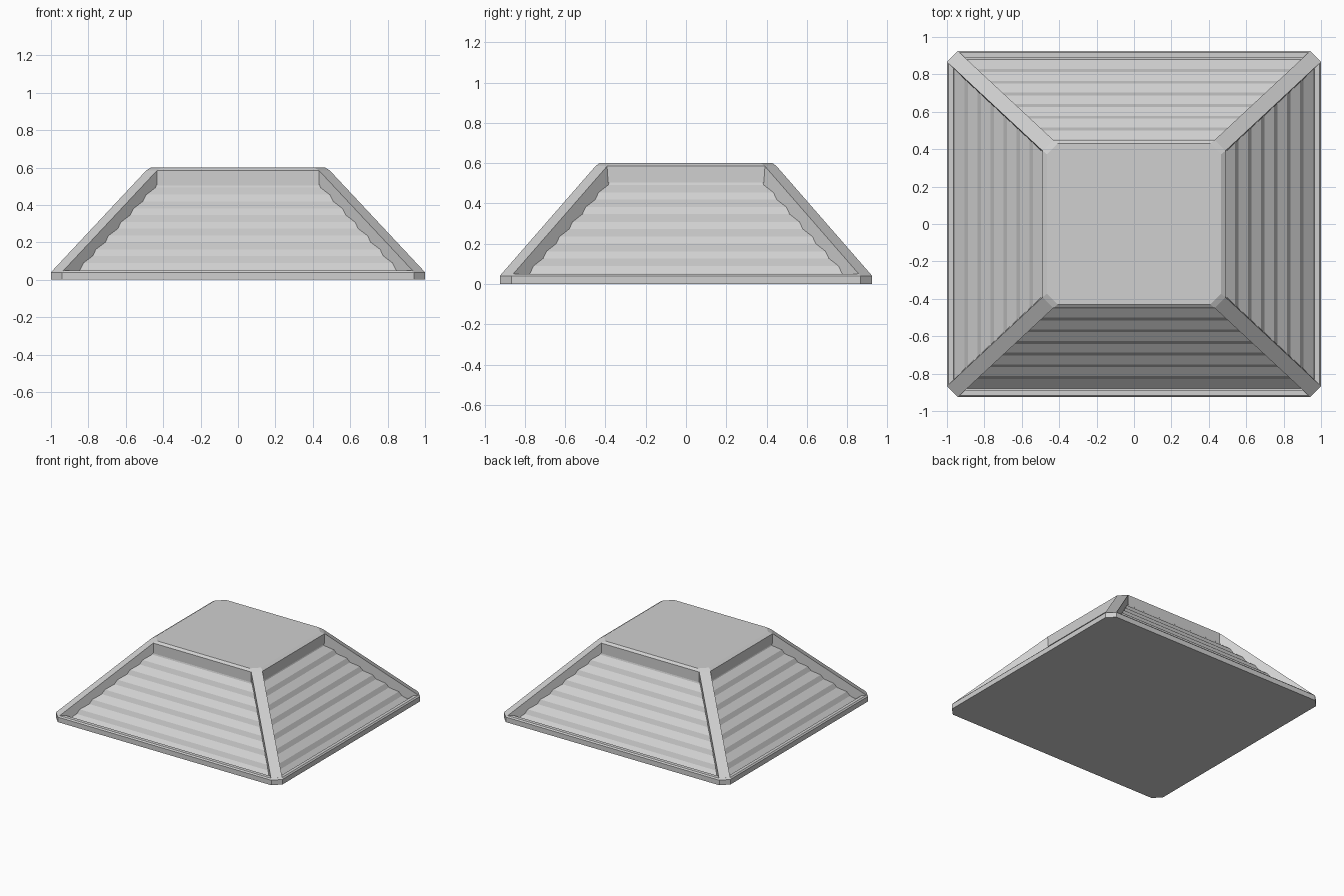
import bpy
import bmesh

cube = bpy.data.objects.get("Cube")
if cube:
    bpy.data.objects.remove(cube, do_unlink=True)

grey = bpy.data.materials.new("light_grey")
grey.use_nodes = True
COLOUR = (0.63, 0.63, 0.63, 1.0)
grey.diffuse_color = COLOUR
grey.node_tree.nodes["Principled BSDF"].inputs["Base Color"].default_value = COLOUR


def loft(name, rings):
    """Skin a stack of equal-length point rings and cap both ends."""
    bm = bmesh.new()
    loops = [[bm.verts.new(p) for p in ring] for ring in rings]
    for low, high in zip(loops, loops[1:]):
        for i in range(len(low)):
            j = (i + 1) % len(low)
            bm.faces.new((low[i], low[j], high[j], high[i]))
    bm.faces.new(loops[0])
    bm.faces.new(loops[-1])
    bmesh.ops.recalc_face_normals(bm, faces=bm.faces)
    mesh = bpy.data.meshes.new(name)
    bm.to_mesh(mesh)
    bm.free()
    mesh.materials.append(grey)
    obj = bpy.data.objects.new(name, mesh)
    bpy.context.collection.objects.link(obj)
    return obj


def octagon(hx, hy, z, cut):
    """Rectangle with its four corners cut off."""
    return [(hx, cut - hy, z), (hx, hy - cut, z), (hx - cut, hy, z), (cut - hx, hy, z),
            (-hx, hy - cut, z), (-hx, cut - hy, z), (cut - hx, -hy, z), (hx - cut, -hy, z)]


def rectangle(hx, hy, z):
    return [(hx, -hy, z), (hx, hy, z), (-hx, hy, z), (-hx, -hy, z)]


CUT = 0.058
BASE_X, BASE_Y = 1.0, 0.925
TOP_X, TOP_Y = 0.49, 0.45

# Base tray with a raised lip around a gutter
loft("base_rim", [
    octagon(BASE_X, BASE_Y, 0, CUT),
    octagon(BASE_X, BASE_Y, 0.04, CUT),
    octagon(BASE_X - 0.009, BASE_Y - 0.009, 0.05, CUT),
    octagon(BASE_X - 0.035, BASE_Y - 0.038, 0.05, CUT),
    octagon(BASE_X - 0.035, BASE_Y - 0.038, 0.004, CUT),
])

# Recessed sloping walls with horizontal ridges
PERIOD, RIDGE, HALF_STEEP = 0.073, 0.0075, 0.0175
levels = [(0.004, 0)]
for k in range(6):
    middle = 0.072 + k * PERIOD
    levels += [(middle - HALF_STEEP, -RIDGE), (middle + HALF_STEEP, RIDGE)]
levels += [(0.51 - HALF_STEEP, -RIDGE), (0.506, 0)]
loft("ridged_walls", [
    rectangle(0.965 - 0.95 * z + d, 0.882 - 0.856 * z + d, z) for z, d in levels
])

# Flat cap slab with a bevelled upper edge
loft("top_slab", [
    octagon(TOP_X, TOP_Y, 0.503, CUT),
    octagon(TOP_X, TOP_Y, 0.585, CUT),
    octagon(TOP_X - 0.025, TOP_Y - 0.02, 0.6, CUT),
])

# Four square-section beams along the sloping corners
DEPTH = 0.12
SECTIONS = [(BASE_X, BASE_Y, 0.002), (BASE_X, BASE_Y, 0.04),
            (TOP_X, TOP_Y, 0.585), (TOP_X - 0.025, TOP_Y - 0.02, 0.599)]
for side, sx in (("left", 1), ("right", -1)):
    for end, sy in (("front", -1), ("back", 1)):
        rings = []
        for hx, hy, z in SECTIONS:
            plan = [(hx - CUT, hy), (hx, hy - CUT),
                    (hx - DEPTH, hy - CUT - DEPTH), (hx - CUT - DEPTH, hy - DEPTH)]
            rings.append([(sx * x, sy * y, z) for x, y in plan])
        loft(f"{end}_{side}_corner_beam", rings)
